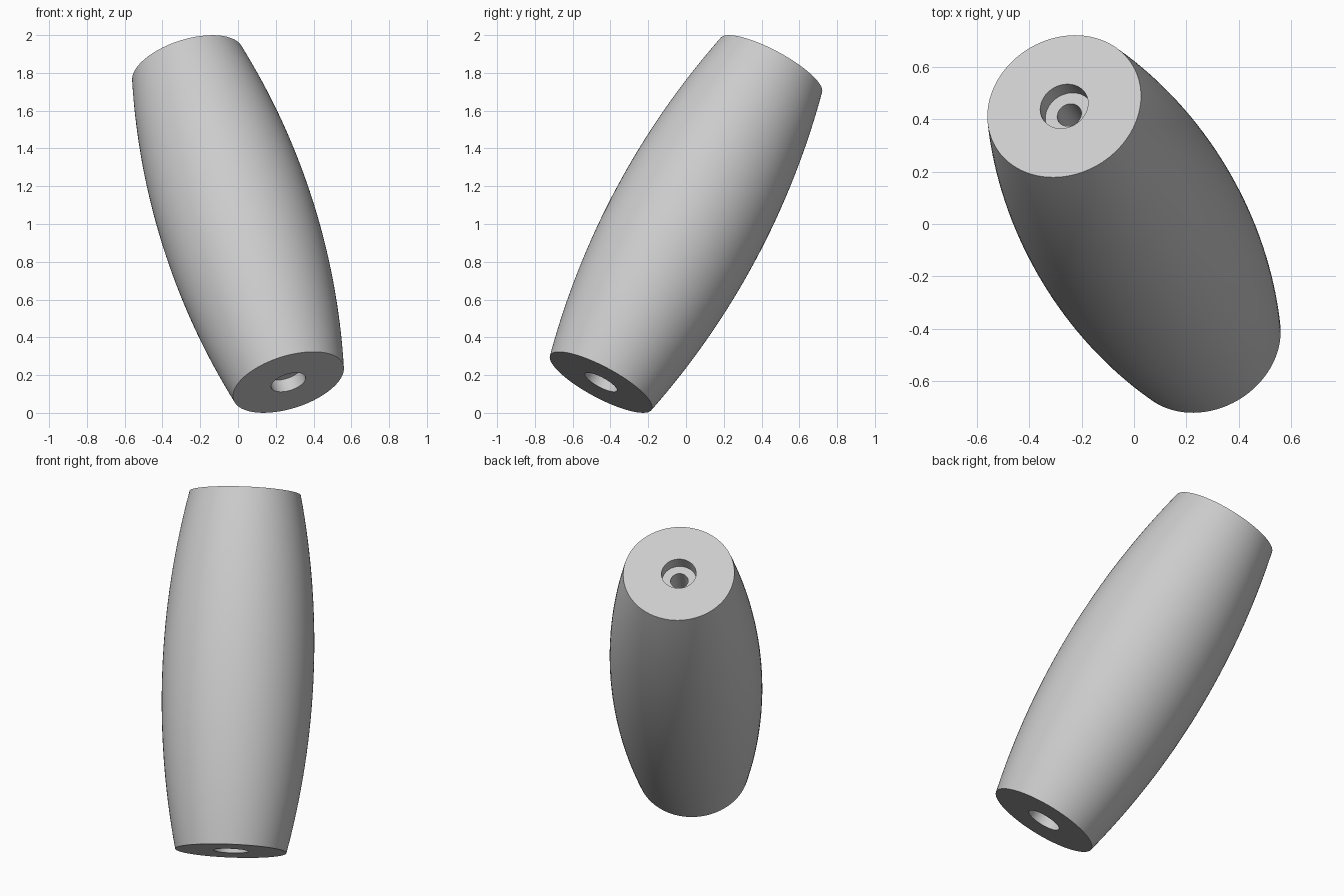
import bpy
import bmesh
import math
from mathutils import Vector, Matrix

cube = bpy.data.objects.get("Cube")
if cube:
    bpy.data.objects.remove(cube, do_unlink=True)

SIDES = 96
ARC_STEPS = 32
axis = Vector((-0.267, 0.45, 0.838))      # centre to middle of the top cap
half = axis.length
end_r, mid_r = 0.305, 0.415
bore_r, hole_r, bore_depth = 0.095, 0.048, 0.073

# Plain grey material
grey = bpy.data.materials.new("light grey")
grey.use_nodes = True
colour = (0.6, 0.6, 0.6, 1)
grey.diffuse_color = colour
grey.node_tree.nodes["Principled BSDF"].inputs["Base Color"].default_value = colour

# Barrel outline: a circular arc bulging between the two caps
sag = mid_r - end_r
arc_r = (half ** 2 + sag ** 2) / (2 * sag)
swing = math.asin(half / arc_r)
profile = []
for i in range(ARC_STEPS + 1):
    a = swing * (2 * i / ARC_STEPS - 1)
    profile.append((mid_r - arc_r * (1 - math.cos(a)), arc_r * math.sin(a)))

# Counterbores in both ends joined by a narrow through hole
floor = half - bore_depth
profile += [(bore_r, half), (bore_r, floor), (hole_r, floor),
            (hole_r, -floor), (bore_r, -floor), (bore_r, -half)]

# Turn the closed outline around the axis
bm = bmesh.new()
rings = []
for k in range(SIDES):
    t = 2 * math.pi * k / SIDES
    rings.append([bm.verts.new((r * math.cos(t), r * math.sin(t), z)) for r, z in profile])
n = len(profile)
for k in range(SIDES):
    here, there = rings[k], rings[(k + 1) % SIDES]
    for i in range(n):
        j = (i + 1) % n
        bm.faces.new((here[i], there[i], there[j], here[j]))
bmesh.ops.recalc_face_normals(bm, faces=bm.faces)

# Tilt the barrel and stand it on the ground
tilt = Vector((0, 0, 1)).rotation_difference(axis).to_matrix().to_4x4()
bm.transform(Matrix.Translation((0, 0, 1)) @ tilt)
mesh = bpy.data.meshes.new("barrel_grip")
bm.to_mesh(mesh)
bm.free()
mesh.materials.append(grey)
grip = bpy.data.objects.new("barrel_grip", mesh)
bpy.context.collection.objects.link(grip)

# Smooth sides with crisp cap and bore edges
bpy.ops.object.select_all(action='DESELECT')
grip.select_set(True)
bpy.context.view_layer.objects.active = grip
bpy.ops.object.shade_smooth_by_angle(angle=math.radians(30))
